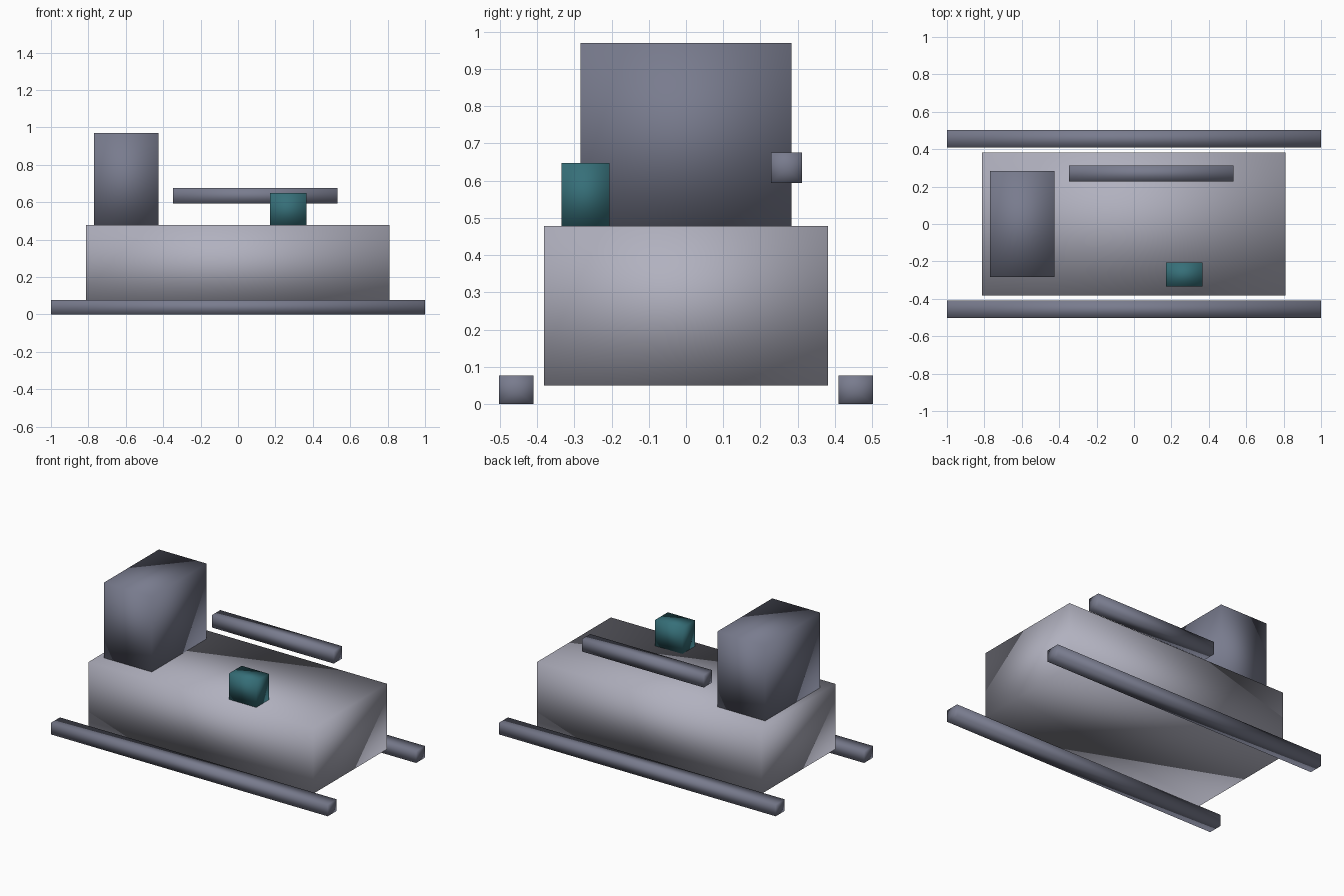
import bpy
import bmesh
from mathutils import Matrix, Vector

if "Cube" in bpy.data.objects:
    bpy.data.objects.remove(bpy.data.objects["Cube"])


def paint(name, r, g, b):
    mat = bpy.data.materials.new(name)
    mat.diffuse_color = (r, g, b, 1)
    mat.use_nodes = True
    mat.node_tree.nodes["Principled BSDF"].inputs["Base Color"].default_value = mat.diffuse_color
    return mat


def box(name, x, y, z, material, fan_ends=False):
    """Smooth-shaded box from (min, max) ranges; fan_ends gives bar ends a centre point."""
    lo, hi = Vector((x[0], y[0], z[0])), Vector((x[1], y[1], z[1]))
    bm = bmesh.new()
    bmesh.ops.create_cube(bm, size=1)
    bmesh.ops.transform(bm, verts=bm.verts, matrix=Matrix.Diagonal((*(hi - lo), 1)))
    if fan_ends:
        bm.normal_update()
        bmesh.ops.poke(bm, faces=[f for f in bm.faces if abs(f.normal.x) > 0.9])
    for f in bm.faces:
        f.smooth = True
    mesh = bpy.data.meshes.new(name)
    bm.to_mesh(mesh)
    bm.free()
    mesh.materials.append(material)
    obj = bpy.data.objects.new(name, mesh)
    obj.location = (lo + hi) / 2
    bpy.context.collection.objects.link(obj)
    return obj


light_grey = paint("light_grey", 0.44, 0.44, 0.52)
steel = paint("steel", 0.19, 0.20, 0.27)
teal = paint("teal", 0.037, 0.16, 0.19)

# Main body and the tall block at its left end
box("body", (-0.812, 0.81), (-0.381, 0.381), (0.05, 0.478), light_grey)
box("tower", (-0.77, -0.425), (-0.283, 0.283), (0.475, 0.97), steel)

# Base rails, front and back
for name, side in (("front_rail", -1), ("back_rail", 1)):
    box(name, (-1, 1), sorted((side * 0.41, side * 0.502)), (0, 0.076), steel, fan_ends=True)

# Raised bar over the back of the body
box("upper_bar", (-0.347, 0.533), (0.228, 0.312), (0.594, 0.676), steel, fan_ends=True)

# Small coloured block on the front of the body
box("control_block", (0.17, 0.366), (-0.335, -0.205), (0.475, 0.648), teal)
